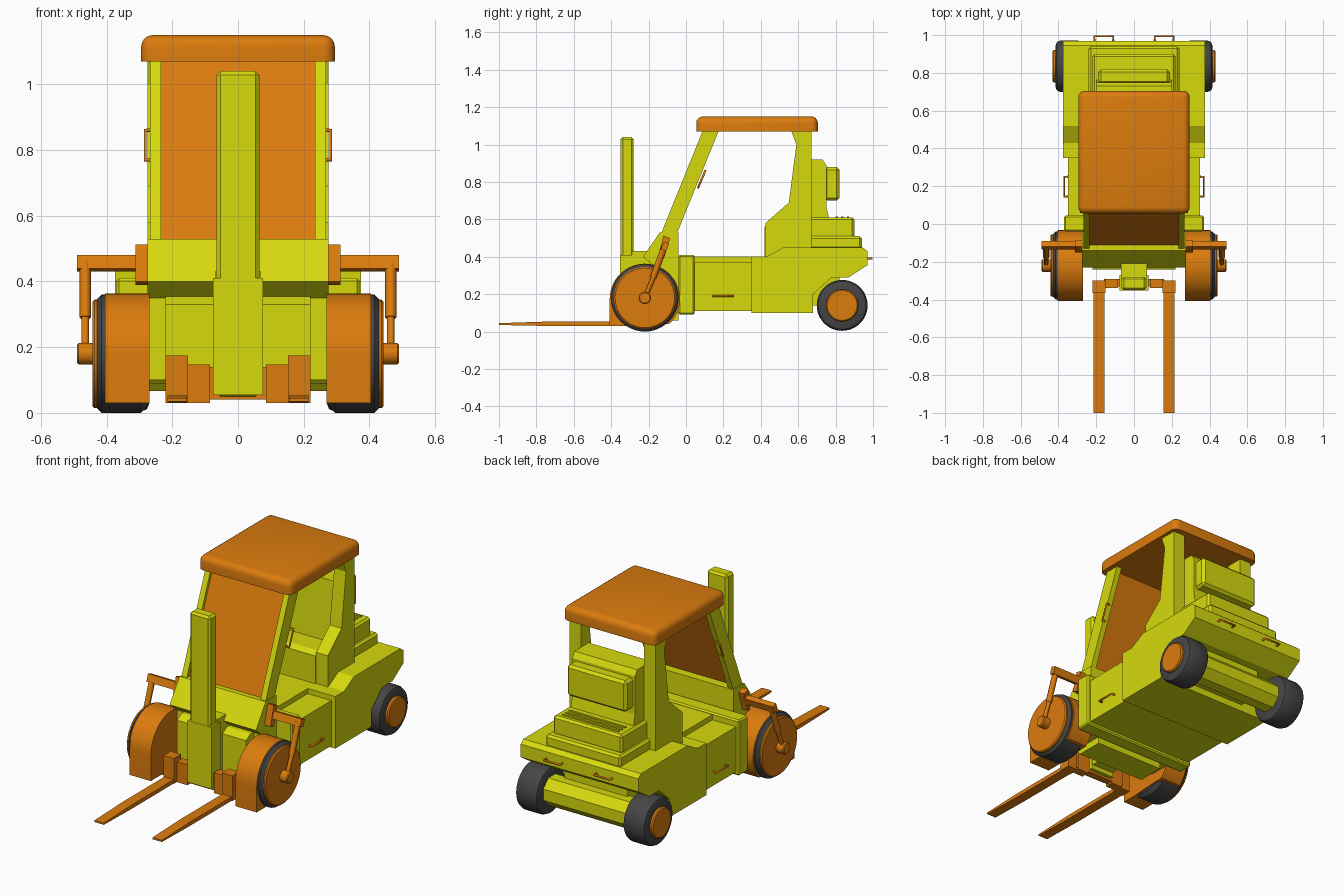
import bpy, bmesh, math
from mathutils import Vector

cube = bpy.data.objects.get("Cube")
if cube:
    bpy.data.objects.remove(cube, do_unlink=True)


def material(name, color):
    m = bpy.data.materials.new(name)
    m.use_nodes = True
    m.diffuse_color = (*color, 1)
    m.node_tree.nodes["Principled BSDF"].inputs["Base Color"].default_value = (*color, 1)
    return m


YELLOW = material("lime yellow", (0.68, 0.70, 0.004))
ORANGE = material("orange", (0.71, 0.20, 0.004))
RUBBER = material("dark rubber", (0.06, 0.06, 0.06))


def finish(name, bm, mat, bevel=0, segments=1, smooth=False):
    bmesh.ops.recalc_face_normals(bm, faces=bm.faces)
    if bevel:
        sharp = [e for e in bm.edges if e.calc_face_angle(0) > 0.6]
        bmesh.ops.bevel(bm, geom=sharp, offset=bevel, segments=segments,
                        profile=0.5, affect='EDGES', clamp_overlap=True)
    me = bpy.data.meshes.new(name)
    bm.to_mesh(me)
    bm.free()
    me.materials.append(mat)
    ob = bpy.data.objects.new(name, me)
    bpy.context.collection.objects.link(ob)
    if smooth:
        bpy.ops.object.select_all(action='DESELECT')
        ob.select_set(True)
        bpy.context.view_layer.objects.active = ob
        bpy.ops.object.shade_smooth_by_angle(angle=math.radians(35))
    return ob


def prism(name, profile, x0, x1, mat=YELLOW, **kw):
    """Extrude a (y, z) profile from x0 to x1."""
    bm = bmesh.new()
    face = bm.faces.new([bm.verts.new((x0, y, z)) for y, z in profile])
    ext = bmesh.ops.extrude_face_region(bm, geom=[face])
    verts = [v for v in ext["geom"] if isinstance(v, bmesh.types.BMVert)]
    bmesh.ops.translate(bm, verts=verts, vec=(x1 - x0, 0, 0))
    return finish(name, bm, mat, **kw)


def box(name, x, y, z, mat=YELLOW, **kw):
    return prism(name, [(y[0], z[0]), (y[1], z[0]), (y[1], z[1]), (y[0], z[1])],
                 x[0], x[1], mat, **kw)


def arc(cy, cz, r, a0, a1, n):
    steps = [math.radians(a0 + (a1 - a0) * i / n) for i in range(n + 1)]
    return [(cy + r * math.cos(a), cz + r * math.sin(a)) for a in steps]


def disc(name, cy, cz, r, x0, x1, mat, n=48, **kw):
    return prism(name, arc(cy, cz, r, 0, 360, n)[:-1], x0, x1, mat, smooth=True, **kw)


def tube(name, points, r, mat=ORANGE):
    cu = bpy.data.curves.new(name, 'CURVE')
    cu.dimensions = '3D'
    cu.bevel_depth = r
    cu.bevel_resolution = 2
    cu.use_fill_caps = True
    sp = cu.splines.new('POLY')
    sp.points.add(len(points) - 1)
    for p, co in zip(sp.points, points):
        p.co = (*co, 1)
    temp = bpy.data.objects.new(name, cu)
    bpy.context.collection.objects.link(temp)
    bpy.context.view_layer.update()
    me = bpy.data.meshes.new_from_object(temp.evaluated_get(bpy.context.evaluated_depsgraph_get()))
    bpy.data.objects.remove(temp, do_unlink=True)
    me.materials.clear()
    me.materials.append(mat)
    ob = bpy.data.objects.new(name, me)
    bpy.context.collection.objects.link(ob)


def handle(name, a, b, out):
    a, b, out = Vector(a), Vector(b), Vector(out)
    tube(name, [a, a + out, b + out, b], 0.006)


# Chassis and front cowl
prism("front_cowl", [(-.04, .1), (-.17, .1), (-.17, .35), (-.23, .40), (-.14, .53), (-.04, .53)],
      -.275, .275)
prism("front_lower_body", [(-.04, .06), (-.2, .06), (-.24, .1), (-.24, .33), (-.2, .355), (-.04, .355)],
      -.22, .22)
box("front_sill", (-.37, .37), (-.04, .045), (.09, .41), bevel=.008)
box("floor_pan", (-.35, .35), (.03, .37), (.11, .37))
box("floor_tunnel", (-.2, .2), (.03, .43), (.36, .40))

# Rear body with the wheel cut-out and sloped tail
prism("rear_body", [(.35, .10), (.68, .10), (.68, .20), (.78, .29), (.87, .29), (.97, .355),
                    (.97, .43), (.945, .45), (.52, .45), (.43, .40), (.35, .40)], -.375, .375)
prism("rear_axle_beam", arc(.835, .145, .085, 22.5, 337.5, 7), -.34, .34)
box("axle_mount", (-.2, .2), (.66, .82), (.14, .3))

# Seat and engine cover
prism("seat_base", [(.42, .37), (.42, .56), (.45, .58), (.62, .58), (.62, .37)], -.2, .2)
box("engine_step", (-.24, .24), (.5, .94), (.44, .51), bevel=.012)
box("engine_deck", (-.22, .22), (.58, .90), (.50, .61), bevel=.012)
prism("engine_cover", [(.57, .58), (.77, .58), (.75, .67), (.75, .89), (.73, .92), (.6, .92)], -.2, .2)
box("rear_counterweight", (-.19, .19), (.74, .82), (.70, .88), bevel=.015)
for i in range(3):
    y = .80 + i * .03
    box(f"vent_slat_{i + 1}", (-.18, .18), (y, y + .012), (.605, .616))

# Mast, bracket and fork carriage
box("mast", (-.065, .065), (-.35, -.28), (.05, 1.04), bevel=.012)
box("mast_lower_sleeve", (-.076, .076), (-.352, -.27), (.055, .41))
box("mast_bracket", (-.07, .07), (-.29, -.15), (.08, .43))
box("carriage_bar", (-.16, .16), (-.33, -.29), (.04, .14), ORANGE)

# Cab roof and windscreen
roof = box("cab_roof", (-.295, .295), (.055, .705), (1.07, 1.15), ORANGE)
bm = bmesh.new()
bm.from_mesh(roof.data)
edges = [e for e in bm.edges if max(v.co.z for v in e.verts) > 1.1]
bmesh.ops.bevel(bm, geom=edges, offset=.035, segments=4, profile=.5, affect='EDGES')
bm.to_mesh(roof.data)
bm.free()
bpy.ops.object.select_all(action='DESELECT')
roof.select_set(True)
bpy.context.view_layer.objects.active = roof
bpy.ops.object.shade_smooth_by_angle(angle=math.radians(35))
prism("windscreen", [(-.115, .52), (-.095, .52), (.13, 1.08), (.11, 1.08)], -.24, .24, ORANGE)

for side, s in (("left", 1), ("right", -1)):
    # Cab pillars
    prism(f"front_pillar_{side}", [(-.135, .52), (-.05, .52), (.178, 1.08), (.092, 1.08)],
          s * .235, s * .268)
    prism(f"rear_pillar_{side}", [(.425, .38), (.425, .58), (.55, .69), (.59, 1.0), (.56, 1.08),
                                  (.67, 1.08), (.67, .44), (.6, .38)], s * .2, s * .275)
    # Forks
    prism(f"fork_{side}", [(-1, .035), (-1, .045), (-.75, .053), (-.3, .053), (-.3, .03), (-.75, .03)],
          s * .155, s * .215, ORANGE)
    box(f"fork_hanger_{side}", (s * .152, s * .22), (-.365, -.30), (.03, .175), ORANGE)
    box(f"fork_clamp_{side}", (s * .085, s * .155), (-.34, -.29), (.03, .148), ORANGE)
    # Front wheel and its guard
    disc(f"front_tyre_{side}", -.22, .18, .18, s * .275, s * .435, RUBBER, bevel=.02)
    guard = arc(-.22, .175, .188, -45, 180, 28) + [(-.408, .03), (-.32, .03)]
    prism(f"front_wheel_guard_{side}", guard, s * .27, s * .405, ORANGE, smooth=True)
    disc(f"front_wheel_disc_{side}", -.22, .18, .165, s * .42, s * .443, ORANGE, bevel=.006)
    disc(f"front_wheel_knob_{side}", -.22, .18, .033, s * .43, s * .49, ORANGE, n=20, bevel=.005)
    # Steering linkage
    prism(f"link_flange_{side}", [(-.15, .40), (-.118, .39), (-.085, .50), (-.12, .513)],
          s * .26, s * .312, ORANGE)
    prism(f"link_arm_{side}", [(-.135, .44), (-.105, .43), (-.09, .47), (-.12, .48)],
          s * .3, s * .49, ORANGE)
    tube(f"link_rod_upper_{side}", [(s * .465, -.115, .455), (s * .465, -.175, .29)], .017)
    tube(f"link_rod_lower_{side}", [(s * .465, -.17, .30), (s * .465, -.22, .18)], .012)
    # Rear wheel
    disc(f"rear_tyre_{side}", .835, .14, .136, s * .27, s * .415, RUBBER, bevel=.025, segments=2)
    disc(f"rear_hub_{side}", .835, .14, .086, s * .40, s * .432, ORANGE, bevel=.006)
    # Grab handles
    handle(f"side_handle_{side}", (s * .345, .145, .19), (s * .345, .25, .19), (s * .025, 0, 0))
    handle(f"pillar_handle_{side}", (s * .262, .065, .77), (s * .262, .103, .86), (s * .02, 0, 0))
    handle(f"rear_handle_{side}", (s * .11, .965, .39), (s * .21, .965, .39), (0, .029, 0))
